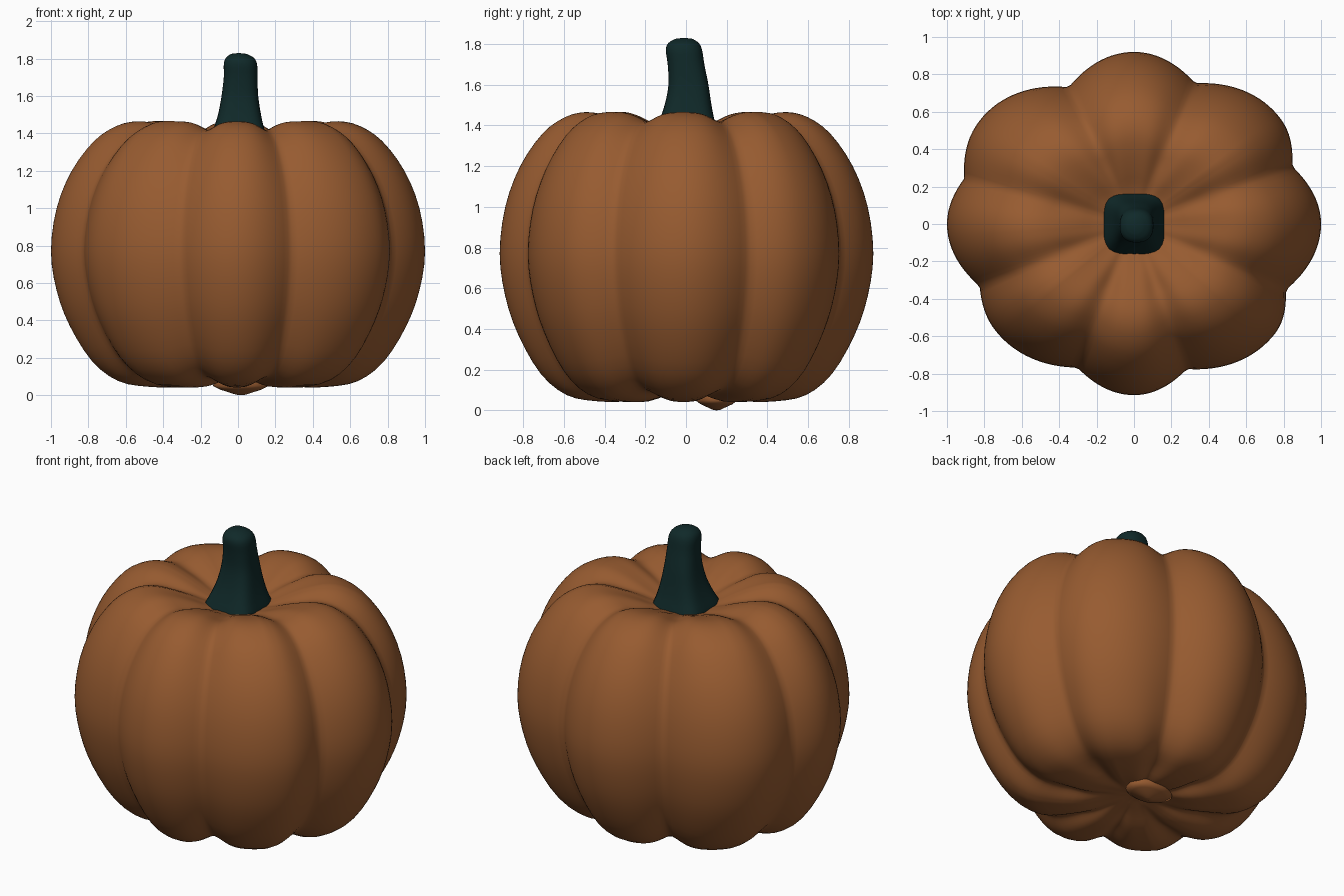
import bpy, math

if "Cube" in bpy.data.objects:
    bpy.data.objects.remove(bpy.data.objects["Cube"])

def material(name, rgb):
    m = bpy.data.materials.new(name)
    m.diffuse_color = (*rgb, 1)
    m.use_nodes = True
    m.node_tree.nodes["Principled BSDF"].inputs["Base Color"].default_value = m.diffuse_color
    return m

def lathe(name, rings, bottom, top, mat):
    # skin a stack of closed rings, closing both ends to a point
    n = len(rings[0])
    verts = [p for ring in rings for p in ring] + [bottom, top]
    b, t, last = len(verts) - 2, len(verts) - 1, (len(rings) - 1) * n
    faces = []
    for i in range(n):
        j = (i + 1) % n
        faces += [(b, j, i), (t, last + i, last + j)]
        faces += [(k*n + i, k*n + j, k*n + n + j, k*n + n + i) for k in range(len(rings) - 1)]
    me = bpy.data.meshes.new(name)
    me.from_pydata(verts, [], faces)
    me.materials.append(mat)
    me.shade_smooth()
    ob = bpy.data.objects.new(name, me)
    bpy.context.collection.objects.link(ob)
    return ob

def spline(pts, steps):
    # Catmull-Rom through the points
    ext = [pts[0]] + pts + [pts[-1]]
    out = []
    for a, b, c, d in zip(ext, ext[1:], ext[2:], ext[3:]):
        for s in range(steps):
            t = s / steps
            out.append(tuple(0.5 * (2*q + (r - p)*t + (2*p - 5*q + 4*r - u)*t*t
                       + (3*q - p - 3*r + u)*t**3) for p, q, r, u in zip(a, b, c, d)))
    return out + [pts[-1]]

orange = material("pumpkin orange", (0.31, 0.105, 0.03))
green = material("dark stem green", (0.005, 0.022, 0.022))

# Plan outline: alternating groove and lobe crest (angle, radius)
PLAN = [(-23.5, .885), (0, 1.0), (20, .90), (35, .965), (66.5, .82), (90, .92), (115.5, .81),
        (149, .995), (165, .94), (180, 1.0), (202, .89), (217, .935), (248.5, .825),
        (270, .915), (290, .825), (322, .955), (336.5, .885)]

def outline(deg):
    if deg > 336.5:
        deg -= 360
    for k in range(len(PLAN) - 1):
        (a0, r0), (a1, r1) = PLAN[k], PLAN[k + 1]
        if a0 <= deg <= a1:
            u = (deg - a0) / (a1 - a0)
            if k % 2:
                u, r0, r1 = 1 - u, r1, r0
            s = math.sin(u * math.pi / 2)
            width = abs(a1 - a0) * u
            return r0 + (r1 - r0) * s, math.exp(-(width / 9) ** 2)

# Pumpkin body: (relative radius, height) profile from underside to stem dip
PROFILE = [(.05, .10), (.18, .075), (.32, .045), (.48, .045), (.64, .075), (.78, .18), (.90, .37),
           (.97, .56), (1.0, .77), (.97, 1.0), (.89, 1.2), (.77, 1.36), (.65, 1.44), (.54, 1.465),
           (.43, 1.45), (.31, 1.41), (.20, 1.365), (.06, 1.33)]
rings = []
for q, z in spline(PROFILE, 3):
    ring = []
    for i in range(192):
        deg = i * 360 / 192
        R, g = outline(deg)
        # grooves also sink into the top and underside
        amp = min(1, max(0, (q - .12) / .3))
        zz = .75 + (z - .75) * (1 - .065 * g * amp)
        a = math.radians(deg)
        ring.append((q * R * math.cos(a), q * R * math.sin(a), zz))
    rings.append(ring)
lathe("pumpkin_body", rings, (0, 0, .105), (0, 0, 1.33), orange)

# Stem: squarish flared foot rising to a rounded tip
# (height, half width, centre x, centre y, squareness power)
STEM = [(1.31, .165, 0, 0, 4.5), (1.35, .162, 0, 0, 4.5), (1.42, .137, .004, .004, 4),
        (1.50, .115, .008, .01, 3.5), (1.60, .098, .01, .012, 3), (1.70, .090, .014, 0, 2.6),
        (1.77, .089, .013, -.01, 2.4), (1.805, .074, .01, -.012, 2.2), (1.825, .042, .004, -.01, 2)]
rings = []
for z, w, cx, cy, p in spline(STEM, 3):
    ring = []
    for i in range(40):
        a = i * math.tau / 40
        c, s = math.cos(a), math.sin(a)
        r = w / (abs(c)**p + abs(s)**p) ** (1 / p)
        ring.append((cx + r * c, cy + r * s, z))
    rings.append(ring)
lathe("stem", rings, (0, 0, 1.31), (.004, -.01, 1.83), green)

# Small blossom nub under the body, slightly behind centre
rings = [[(.015 + r * math.cos(i * math.tau / 24), .15 + r * .7 * math.sin(i * math.tau / 24), z)
          for i in range(24)] for r, z in [(.025, .003), (.06, .014), (.11, .03), (.15, .05), (.12, .09)]]
lathe("blossom_nub", rings, (.015, .15, 0), (.015, .15, .1), orange)
